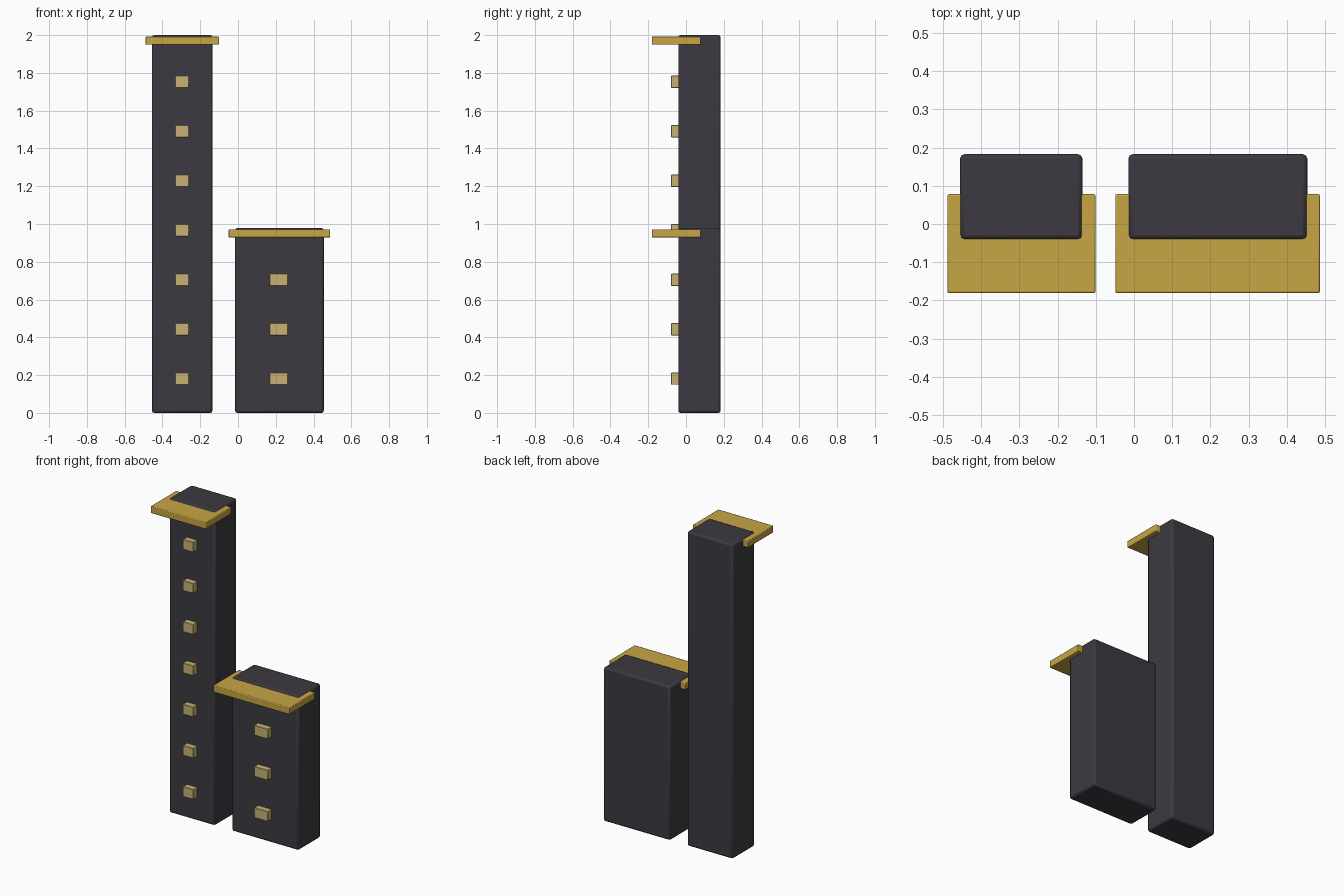
import bpy

if "Cube" in bpy.data.objects:
    bpy.data.objects.remove(bpy.data.objects["Cube"])


def material(name, rgb):
    m = bpy.data.materials.new(name)
    m.diffuse_color = (*rgb, 1)
    m.use_nodes = True
    m.node_tree.nodes["Principled BSDF"].inputs["Base Color"].default_value = m.diffuse_color
    return m


charcoal = material("charcoal", (0.045, 0.042, 0.052))
gold = material("gold", (0.57, 0.38, 0.058))
pale_gold = material("pale_gold", (0.57, 0.45, 0.175))


def box(name, x, y, z, mat, bevel=0.0, segments=2):
    """Box from (min, max) pairs, with optionally rounded edges."""
    bounds = (x, y, z)
    bpy.ops.mesh.primitive_cube_add(size=1, location=[(a + b) / 2 for a, b in bounds])
    ob = bpy.context.object
    ob.name = name
    ob.scale = [b - a for a, b in bounds]
    bpy.ops.object.transform_apply(location=False, rotation=False, scale=True)
    ob.data.materials.append(mat)
    if bevel:
        mod = ob.modifiers.new("rounded_edges", 'BEVEL')
        mod.width = bevel
        mod.segments = segments
        bpy.ops.object.shade_smooth_by_angle()
    return ob


def building(name, x, height, canopy_x, window_x, floors):
    # Main block
    box(name + "_block", x, (-0.041, 0.183), (0, height), charcoal, 0.012)
    # Projecting canopy near the roof
    box(name + "_canopy", canopy_x, (-0.181, 0.078),
        (height - 0.051, height - 0.007), gold, 0.004)
    # Column of protruding windows
    for i in range(floors):
        z = 0.181 + 0.262 * i
        box(f"{name}_window_{i + 1}", window_x, (-0.079, -0.03),
            (z - 0.032, z + 0.032), pale_gold, 0.002, 1)


building("tall_tower", (-0.456, -0.135), 2.0, (-0.489, -0.101), (-0.333, -0.259), 7)
building("short_tower", (-0.015, 0.454), 0.979, (-0.049, 0.487), (0.168, 0.265), 3)
